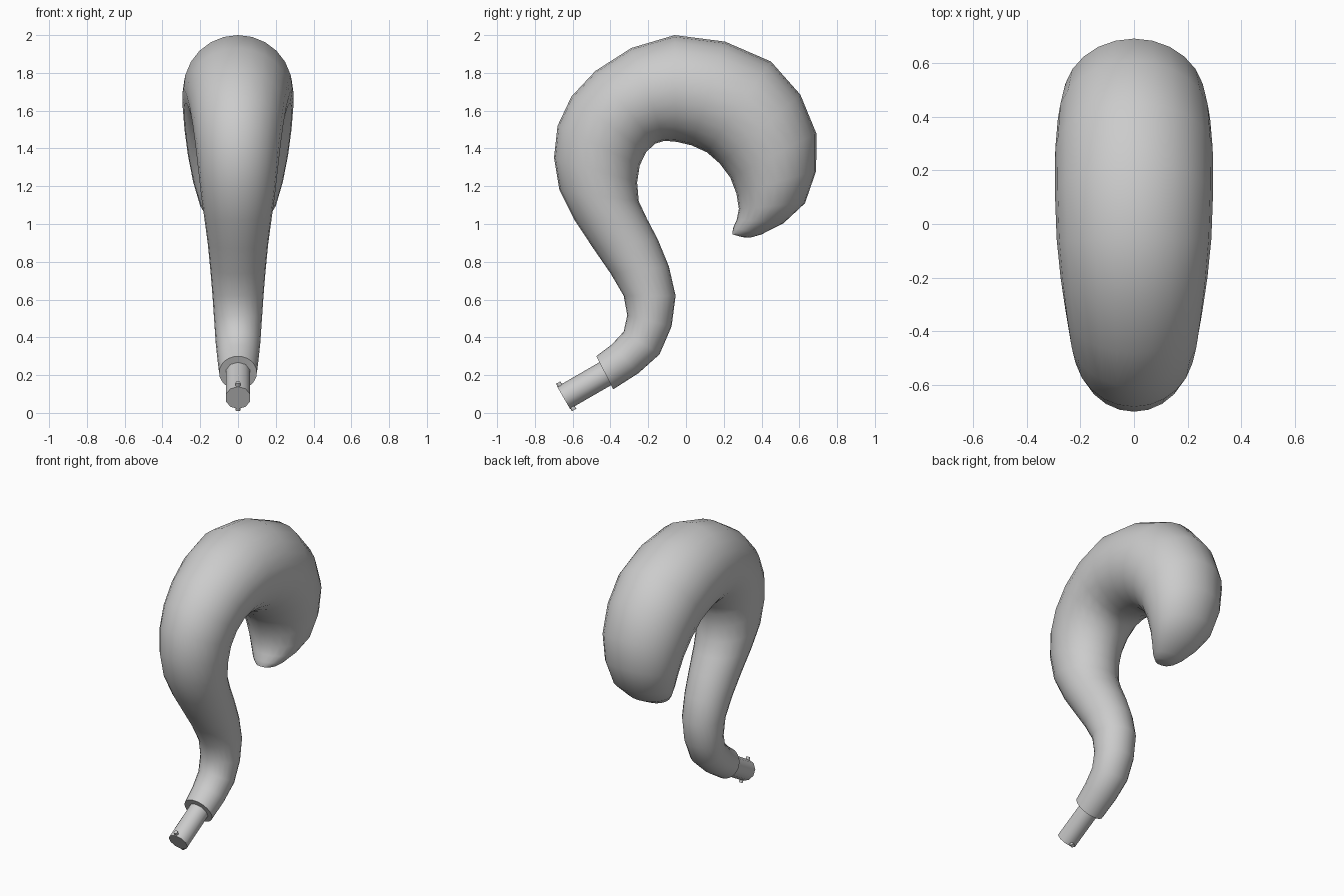
import bpy, bmesh, math
from mathutils import Vector

if "Cube" in bpy.data.objects:
    bpy.data.objects.remove(bpy.data.objects["Cube"], do_unlink=True)

# Single grey material
grey = bpy.data.materials.new("plain grey")
grey.use_nodes = True
grey.diffuse_color = (0.6, 0.6, 0.6, 1)
grey.node_tree.nodes["Principled BSDF"].inputs["Base Color"].default_value = grey.diffuse_color


def add_object(name, bm, angle):
    bmesh.ops.recalc_face_normals(bm, faces=bm.faces)
    mesh = bpy.data.meshes.new(name)
    bm.to_mesh(mesh)
    bm.free()
    mesh.materials.append(grey)
    obj = bpy.data.objects.new(name, mesh)
    bpy.context.collection.objects.link(obj)
    bpy.ops.object.select_all(action='DESELECT')
    obj.select_set(True)
    bpy.context.view_layer.objects.active = obj
    bpy.ops.object.shade_smooth_by_angle(angle=math.radians(angle))
    return obj


def midpoint(a, b, c, d):
    """Point halfway between b and c on a smooth curve through all four."""
    return (b + c) * 0.5625 - (a + d) * 0.0625


def refine(stations):
    """Insert one smooth in-between station in every gap."""
    padded = [stations[0] * 2 - stations[1]] + stations + [stations[-1] * 2 - stations[-2]]
    result = []
    for i in range(1, len(padded) - 2):
        result += [padded[i], midpoint(*padded[i - 1:i + 3])]
    return result + [stations[-1]]


# Curled body: each section is (side A y, z), (side B y, z), half width
sections = [
    (-.385, .125, -.475, .30, .10),
    (-.14, .31, -.33, .43, .118),
    (-.055, .62, -.33, .62, .135),
    (-.15, .92, -.49, .87, .16),
    (-.25, 1.12, -.67, 1.18, .195),
    (-.245, 1.31, -.68, 1.52, .225),
    (-.165, 1.425, -.48, 1.81, .255),
    (-.05, 1.435, -.06, 2.0, .288),
    (.11, 1.38, .45, 1.86, .293),
    (.235, 1.245, .69, 1.48, .265),
    (.28, 1.08, .63, 1.11, .20),
    (.25, .98, .40, .945, .10),
    (.245, .945, .30, .93, .045),
]
SIDES = 24
side_a = refine([Vector((0, s[0], s[1])) for s in sections])
side_b = refine([Vector((0, s[2], s[3])) for s in sections])
widths = refine([Vector((s[4], 0, 0)) for s in sections])

bm = bmesh.new()
rings = []
for a, b, w in zip(side_a, side_b, widths):
    centre, half = (a + b) / 2, (a - b) / 2
    angles = [math.tau * k / SIDES for k in range(SIDES)]
    rings.append([bm.verts.new(centre + half * math.cos(t) + w * math.sin(t)) for t in angles])
for lower, upper in zip(rings, rings[1:]):
    for k in range(SIDES):
        n = (k + 1) % SIDES
        bm.faces.new((lower[k], lower[n], upper[n], upper[k]))
bm.faces.new(rings[0])
bm.faces.new(rings[-1])
add_object("curled_body", bm, 50)


def rod(name, start, end, radius, sides, angle):
    axis = end - start
    matrix = axis.to_track_quat('Z', 'Y').to_matrix().to_4x4()
    matrix.translation = (start + end) / 2
    bm = bmesh.new()
    bmesh.ops.create_cone(bm, cap_ends=True, segments=sides, radius1=radius,
                          radius2=radius, depth=axis.length, matrix=matrix)
    return add_object(name, bm, angle)


# Mounting peg with a small locking pin across its end
peg_end = Vector((0, -.648, .08))
peg_axis = Vector((0, .866, .5))
across = Vector((0, -.5, .866))
rod("mounting_peg", peg_end, peg_end + peg_axis * .32, .068, 10, 40)
pin = peg_end + peg_axis * .016
rod("locking_pin", pin - across * .084, pin + across * .084, .013, 8, 50)
